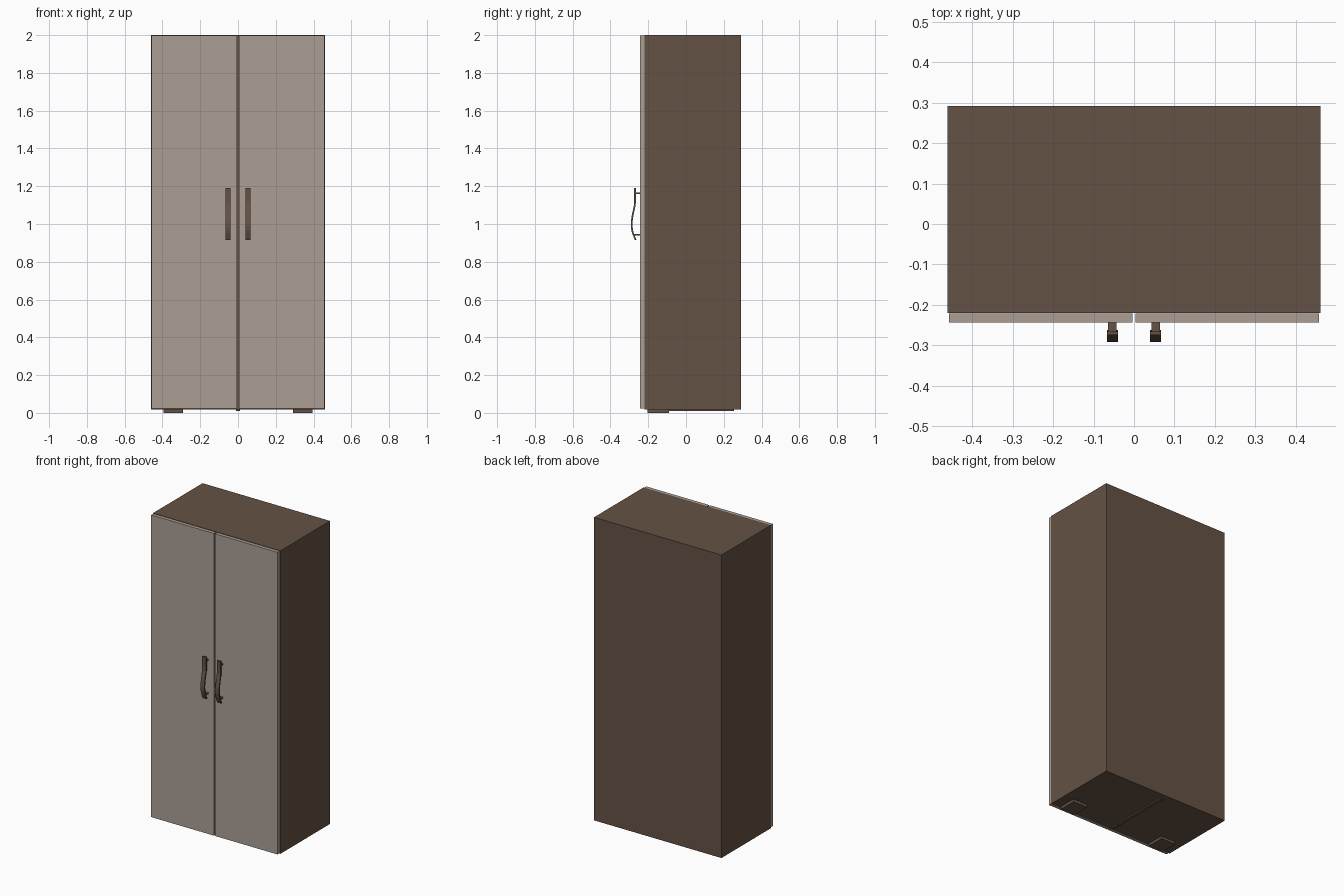
import bpy, bmesh

if "Cube" in bpy.data.objects:
    bpy.data.objects.remove(bpy.data.objects["Cube"])


def material(name, rgb):
    m = bpy.data.materials.new(name)
    m.diffuse_color = (*rgb, 1)
    m.use_nodes = True
    m.node_tree.nodes["Principled BSDF"].inputs["Base Color"].default_value = m.diffuse_color
    return m


BROWN = material("dark brown wood", (0.130, 0.085, 0.060))
LIGHT = material("pale taupe", (0.413, 0.347, 0.301))


def finish(name, bm, mat):
    bmesh.ops.recalc_face_normals(bm, faces=bm.faces)
    mesh = bpy.data.meshes.new(name)
    bm.to_mesh(mesh)
    bm.free()
    mesh.materials.append(mat)
    ob = bpy.data.objects.new(name, mesh)
    bpy.context.collection.objects.link(ob)
    return ob


def box(name, x, y, z, mat):
    bm = bmesh.new()
    bmesh.ops.create_cube(bm, size=1)
    for v in bm.verts:
        for i, (lo, hi) in enumerate((x, y, z)):
            v.co[i] = lo if v.co[i] < 0 else hi
    return finish(name, bm, mat)


def span(side, a, b):
    return tuple(sorted((side * a, side * b)))


def spline(pts, steps=6):
    """Smooth Catmull-Rom path through 2D points."""
    p = [pts[0]] + pts + [pts[-1]]
    out = []
    for a, b, c, d in zip(p, p[1:], p[2:], p[3:]):
        for k in range(steps):
            t = k / steps
            out.append(tuple(0.5 * (2 * b[i] + (c[i] - a[i]) * t
                       + (2 * a[i] - 5 * b[i] + 4 * c[i] - d[i]) * t ** 2
                       + (3 * b[i] - a[i] - 3 * c[i] + d[i]) * t ** 3) for i in (0, 1)))
    return out + [pts[-1]]


# cabinet carcass
W, F, B, Z0, T = 0.461, -0.22, 0.292, 0.018, 0.022
box("top_panel", (-W, W), (F, B), (2 - T, 2), BROWN)
box("bottom_panel", (-W, W), (F, B), (Z0, Z0 + T), BROWN)
box("back_panel", (-W + T, W - T), (B - T, B), (Z0 + T, 2 - T), BROWN)
box("centre_divider", (-0.01, 0.01), (F + 0.001, B - T), (Z0 + T, 2 - T), BROWN)
box("bottom_rail", (-0.01, 0.01), (-0.2, 0.255), (0.010, Z0), BROWN)

# handle side outline: y and z along the front face of the grip
path = spline([(-0.275, 1.19), (-0.274, 1.14), (-0.276, 1.10),
               (-0.287, 1.045), (-0.292, 1.0), (-0.287, 0.958), (-0.271, 0.915)])


def handle(name, x0, x1):
    bm = bmesh.new()
    rows = [[bm.verts.new((x, y + d, z)) for x, d in
             ((x0, 0), (x1, 0), (x1, 0.009), (x0, 0.009))] for y, z in path]
    for r, s in zip(rows, rows[1:]):
        for i in range(4):
            j = (i + 1) % 4
            bm.faces.new((r[i], r[j], s[j], s[i]))
    bm.faces.new(rows[0])
    bm.faces.new(rows[-1])
    ob = finish(name, bm, BROWN)
    bpy.context.view_layer.objects.active = ob
    ob.select_set(True)
    bpy.ops.object.shade_smooth_by_angle()
    ob.select_set(False)


# mirrored parts
for side, s in (("left", -1), ("right", 1)):
    box(side + "_side_panel", span(s, W - T, W), (F, B), (Z0 + T, 2 - T), BROWN)
    box(side + "_door", span(s, 0.004, 0.457), (-0.244, F - 0.001), (0.022, 1.998), LIGHT)
    box(side + "_front_foot", span(s, 0.29, 0.395), (-0.205, -0.09), (0, Z0), BROWN)
    handle(side + "_handle", *span(s, 0.039, 0.067))
    for end, z in (("upper", 1.162), ("lower", 0.943)):
        box(f"{side}_{end}_handle_post", span(s, 0.043, 0.064),
            (-0.274, -0.243), (z - 0.004, z + 0.004), BROWN)
